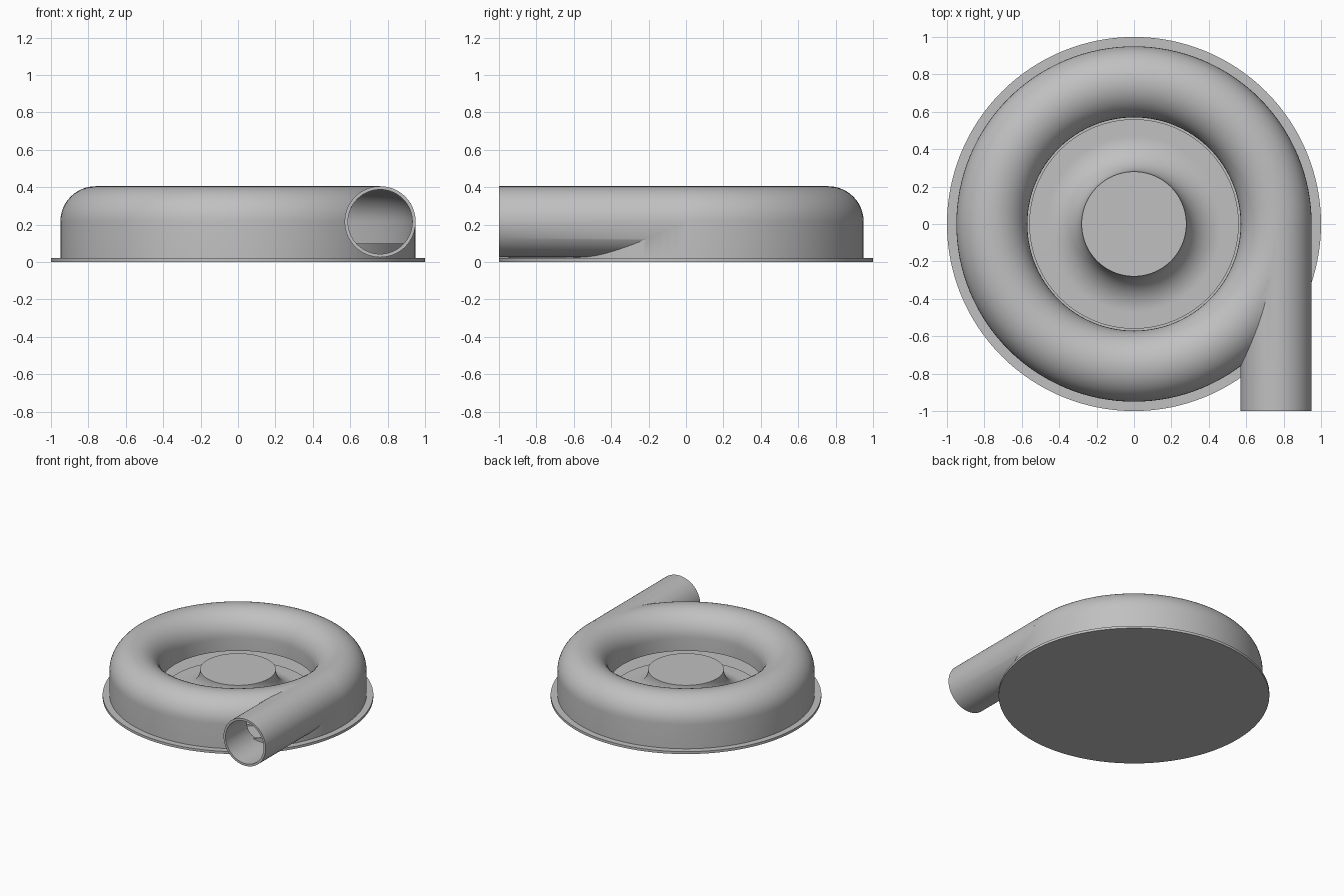
import bpy, bmesh
from math import sin, cos, pi, radians
from mathutils import Matrix, Vector

if "Cube" in bpy.data.objects:
    bpy.data.objects.remove(bpy.data.objects["Cube"], do_unlink=True)

grey = bpy.data.materials.new("plain grey")
grey.use_nodes = True
colour = (0.53, 0.53, 0.53, 1)
grey.diffuse_color = colour
grey.node_tree.nodes["Principled BSDF"].inputs["Base Color"].default_value = colour

RING, TUBE, MID = 0.76, 0.19, 0.215   # ring radius, tube radius, tube centre height
WALL, PLATE = 0.018, 0.02             # shell thickness, plate thickness
LIP = 0.11                            # lower edge of the inner wall


def make_object(name, bm):
    bmesh.ops.remove_doubles(bm, verts=bm.verts[:], dist=1e-5)
    bmesh.ops.recalc_face_normals(bm, faces=bm.faces[:])
    mesh = bpy.data.meshes.new(name)
    bm.to_mesh(mesh)
    bm.free()
    mesh.materials.append(grey)
    ob = bpy.data.objects.new(name, mesh)
    bpy.context.collection.objects.link(ob)
    return ob


def revolve(name, profile, closed=False, steps=128):
    bm = bmesh.new()
    verts = [bm.verts.new((r, 0, z)) for r, z in profile]
    edges = [bm.edges.new(pair) for pair in zip(verts, verts[1:])]
    if closed:
        edges.append(bm.edges.new((verts[-1], verts[0])))
    bmesh.ops.spin(bm, geom=verts + edges, cent=(0, 0, 0), axis=(0, 0, 1),
                   angle=2 * pi, steps=steps, use_merge=False)
    return make_object(name, bm)


def rod(name, radius, y0, y1):
    bm = bmesh.new()
    place = Matrix.Translation(Vector((RING, (y0 + y1) / 2, MID))) @ Matrix.Rotation(pi / 2, 4, 'X')
    bmesh.ops.create_cone(bm, cap_ends=True, segments=64, radius1=radius,
                          radius2=radius, depth=y1 - y0, matrix=place)
    return make_object(name, bm)


def arc(r, z, radius, start, end, n=24):
    angles = [radians(start + (end - start) * i / n) for i in range(n + 1)]
    return [(r + radius * cos(a), z + radius * sin(a)) for a in angles]


def select(ob):
    bpy.ops.object.select_all(action='DESELECT')
    ob.select_set(True)
    bpy.context.view_layer.objects.active = ob


def combine(ob, other, operation):
    mod = ob.modifiers.new(operation, 'BOOLEAN')
    mod.operation, mod.object, mod.solver = operation, other, 'EXACT'
    select(ob)
    bpy.ops.object.modifier_apply(modifier=mod.name)
    bpy.data.objects.remove(other, do_unlink=True)


# Base plate
base = revolve("base_plate", [(0, 0), (1, 0), (1, PLATE), (0, PLATE)])

# Scroll housing with a straight outlet pipe, both hollowed out
inner, outer = RING - TUBE, RING + TUBE
housing = revolve("scroll_housing", [(outer, PLATE)] + arc(RING, MID, TUBE, 0, 180)
                  + [(inner, LIP), (inner + 0.03, LIP), (inner + 0.03, PLATE)], closed=True)
combine(housing, rod("outlet_pipe", TUBE, -1, -0.02), 'UNION')
cavity = revolve("cavity", [(outer - WALL, -0.05)] + arc(RING, MID, TUBE - WALL, 0, 180)
                 + [(inner + WALL, -0.05)], closed=True)
combine(housing, cavity, 'DIFFERENCE')
combine(housing, rod("bore", TUBE - WALL, -1.1, -0.01), 'DIFFERENCE')

# Low rim that crosses the bottom of the outlet
rim = revolve("base_rim", [(outer - 0.016, PLATE), (outer - 0.002, PLATE),
                           (outer - 0.002, 0.1), (outer - 0.016, 0.1)], closed=True)

# Central hub flaring down to a thin disc
floor, flare = 0.035, 0.19
hub = revolve("flared_hub", [(0, floor + flare)]
              + arc(0.28 + flare, floor + flare, flare, 180, 270)
              + [(0.56, floor), (0.56, PLATE), (0, PLATE)])

for ob in (base, housing, rim, hub):
    select(ob)
    bpy.ops.object.shade_smooth_by_angle(angle=radians(30))
